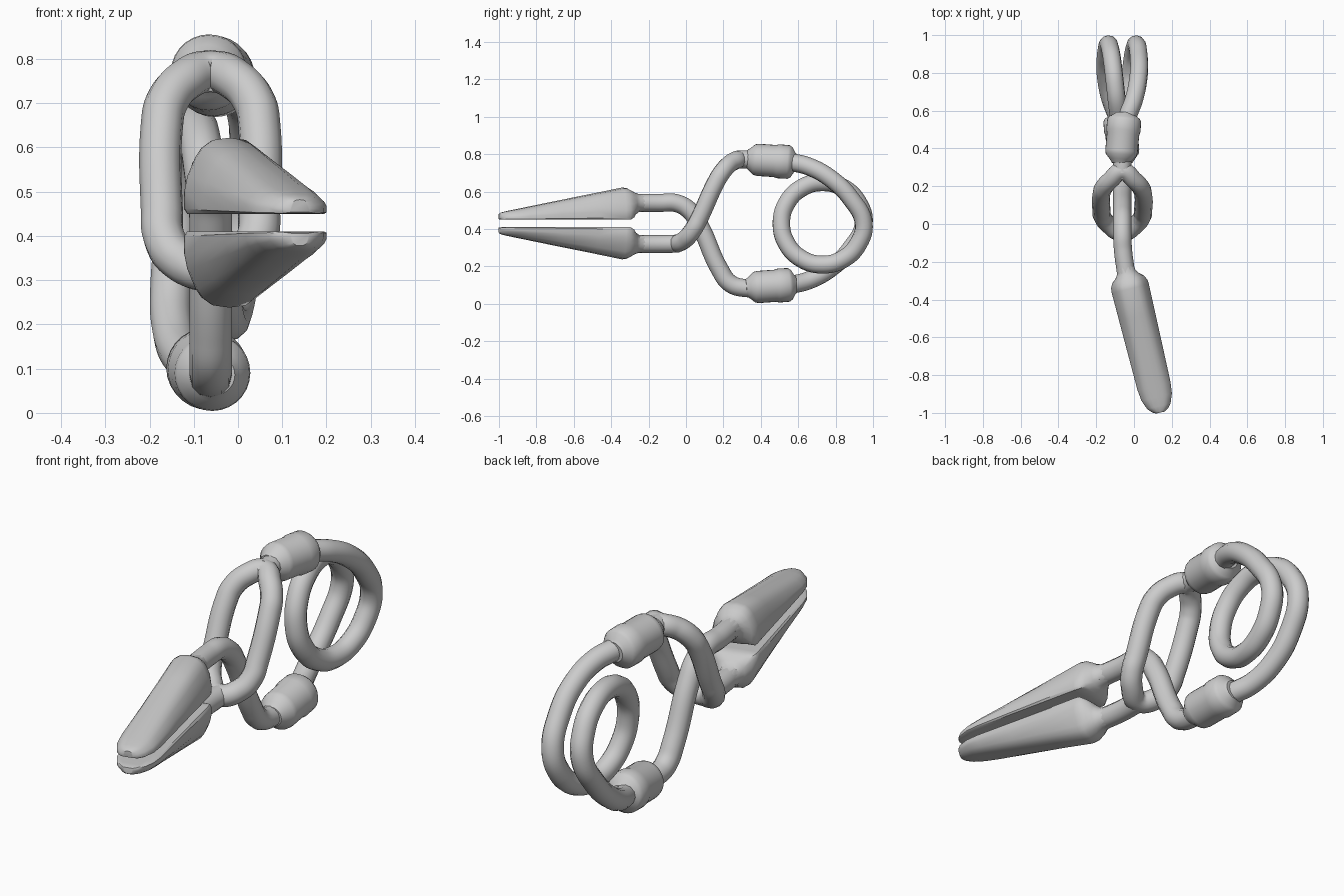
import bpy, bmesh, math
from mathutils import Vector

if "Cube" in bpy.data.objects:
    bpy.data.objects.remove(bpy.data.objects["Cube"])

ZM = 0.43      # mirror height between upper and lower halves
CX = -0.062    # wire plane
R = 0.048      # wire radius


def wire(name, pts, cyclic=False):
    cu = bpy.data.curves.new(name, 'CURVE')
    cu.dimensions = '3D'
    cu.bevel_depth = R
    cu.bevel_resolution = 4
    cu.resolution_u = 8
    cu.use_fill_caps = True
    sp = cu.splines.new('BEZIER')
    sp.bezier_points.add(len(pts) - 1)
    for bp, p in zip(sp.bezier_points, pts):
        bp.co = p
        bp.handle_left_type = bp.handle_right_type = 'AUTO'
    sp.use_cyclic_u = cyclic
    ob = bpy.data.objects.new(name, cu)
    bpy.context.collection.objects.link(ob)
    return ob


def loft(name, rings, angle=35):
    bm = bmesh.new()
    vs = [[bm.verts.new(p) for p in ring] for ring in rings]
    n = len(vs[0])
    for a, b in zip(vs, vs[1:]):
        for i in range(n):
            bm.faces.new((a[i], a[(i + 1) % n], b[(i + 1) % n], b[i]))
    bm.faces.new(vs[0])
    bm.faces.new(vs[-1])
    bmesh.ops.recalc_face_normals(bm, faces=bm.faces[:])
    me = bpy.data.meshes.new(name)
    bm.to_mesh(me)
    bm.free()
    ob = bpy.data.objects.new(name, me)
    bpy.context.collection.objects.link(ob)
    bpy.ops.object.select_all(action='DESELECT')
    ob.select_set(True)
    bpy.context.view_layer.objects.active = ob
    bpy.ops.object.shade_smooth_by_angle(angle=math.radians(angle))
    return ob


def flip(p):
    return (p[0], p[1], 2 * ZM - p[2])


# Jaw: flat gripping face, sloping crowned back, round neck
d, side = Vector((0.236, -0.972, 0)), Vector((0.972, 0.236, 0))
o = Vector((-0.043, -0.245, 0))
half = [(0, 0), (0.6, 0), (0.93, 0), (1, 0.06), (1, 0.3), (0.93, 0.5),
        (0.74, 0.76), (0.6, 0.88), (0.38, 0.97), (0, 1)]
section = half + [(-x, z) for x, z in half[-2:0:-1]]
# distance, half width, bottom, top, blend from round to jaw section
stations = [(-0.03, 0.046, 0.494, 0.586, 0), (0.01, 0.05, 0.49, 0.588, 0),
            (0.03, 0.064, 0.475, 0.595, 0.2), (0.05, 0.087, 0.458, 0.606, 0.7),
            (0.075, 0.099, 0.45, 0.619, 1), (0.10, 0.101, 0.45, 0.622, 1),
            (0.25, 0.098, 0.45, 0.592, 1), (0.45, 0.094, 0.45, 0.553, 1),
            (0.63, 0.09, 0.45, 0.517, 1), (0.69, 0.083, 0.45, 0.505, 1),
            (0.74, 0.064, 0.45, 0.495, 1), (0.765, 0.042, 0.451, 0.488, 1),
            (0.775, 0.022, 0.454, 0.482, 1)]
rings = []
for s, hw, z0, z1, k in stations:
    ring = []
    for i, (u, v) in enumerate(section):
        a = -math.pi / 2 + 2 * math.pi * i / len(section)
        u = u * k + math.cos(a) * (1 - k)
        v = v * k + (0.5 + 0.5 * math.sin(a)) * (1 - k)
        p = o + d * s + side * hw * u
        ring.append((p.x, p.y, z0 + (z1 - z0) * v))
    rings.append(ring)
loft('upper_jaw', rings)
loft('lower_jaw', [[flip(p) for p in r] for r in rings])

# Shank of the upper jaw crossing down to the lower collar
wire('upper_jaw_shank', [(-0.042, -0.26, 0.54), (-0.058, -0.14, 0.54),
     (CX, -0.05, 0.538), (CX, 0.02, 0.498), (CX, 0.07, 0.425),
     (CX, 0.18, 0.185), (CX, 0.235, 0.11), (CX, 0.31, 0.085), (CX, 0.45, 0.093)])

# Short shank of the lower jaw and the open loop it crosses through
wire('lower_jaw_shank', [(-0.042, -0.26, 0.32), (-0.058, -0.14, 0.32), (CX, -0.04, 0.322)])
arc = [(0.075, 0.0, 0.35), (0.106, 0.04, 0.40), (0.11, 0.07, 0.455),
       (0.11, 0.16, 0.65), (0.1, 0.19, 0.70), (0.06, 0.235, 0.75)]
loop = [(CX, -0.045, 0.322)] + [(CX + x, y, z) for x, y, z in arc]
loop += [(CX, 0.28, 0.772)] + [(CX - x, y, z) for x, y, z in arc[::-1]]
wire('crossing_loop', loop, True)
wire('upper_collar_stub', [(CX, 0.27, 0.772), (CX, 0.35, 0.772), (CX, 0.45, 0.767)])

# Collars, tilted along the wire
prof = [(-0.135, 0.045), (-0.115, 0.06), (-0.09, 0.082), (-0.07, 0.086), (0.02, 0.086),
        (0.04, 0.091), (0.095, 0.09), (0.11, 0.08), (0.125, 0.055), (0.135, 0.045)]


def collar(name, centre, axis):
    axis = Vector(axis).normalized()
    u = axis.cross(Vector((0, 0, 1))).normalized()
    v = axis.cross(u)
    c = Vector(centre)
    loft(name, [[c + axis * t + (u * math.cos(a) + v * math.sin(a)) * r
                 for a in (2 * math.pi * i / 28 for i in range(28))] for t, r in prof])


collar('upper_collar', (CX + 0.002, 0.455, 0.765), (0.09, 1, -0.07))
collar('lower_collar', (CX - 0.002, 0.455, 2 * ZM - 0.765), (-0.09, 1, 0.07))

# Spring: arm from each collar joined by one full coil
arm = [(0.0, 0.45, 0.767), (0.025, 0.56, 0.757), (0.062, 0.66, 0.733),
       (0.086, 0.78, 0.665), (0.088, 0.88, 0.565)]
upper = [(CX + x, y, z) for x, y, z in arm]
lower = [(CX - x, y, 2 * ZM - z) for x, y, z in arm[::-1]]
coil = []
for i in range(13):
    a = -2 * math.pi * i / 12
    coil.append((CX + 0.075 * (1 - i / 6), 0.73 + 0.22 * math.cos(a), ZM + 0.22 * math.sin(a)))
wire('coil_spring', upper + coil + lower)
